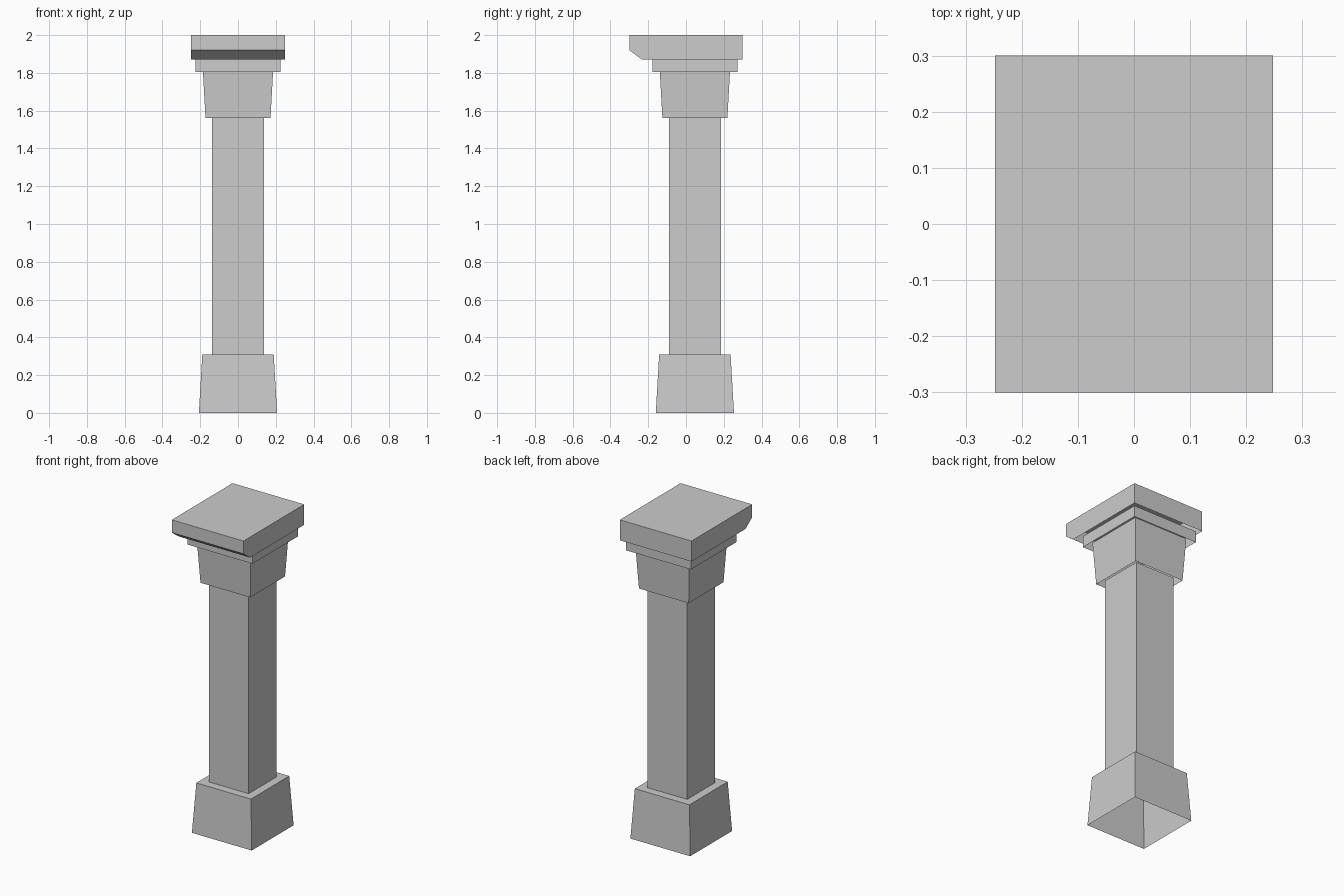
import bpy
import bmesh

cube = bpy.data.objects.get("Cube")
if cube:
    bpy.data.objects.remove(cube, do_unlink=True)

stone = bpy.data.materials.new("pale_grey_stone")
stone.use_nodes = True
colour = (0.604, 0.604, 0.604, 1.0)
stone.diffuse_color = colour
stone.node_tree.nodes["Principled BSDF"].inputs["Base Color"].default_value = colour

AXIS_Y = 0.047  # the column stands slightly behind the centre of its cap


def finish(name, bm):
    mesh = bpy.data.meshes.new(name)
    bm.to_mesh(mesh)
    bm.free()
    mesh.materials.append(stone)
    obj = bpy.data.objects.new(name, mesh)
    bpy.context.collection.objects.link(obj)
    return obj


def open_block(name, low, high, z0, z1):
    """Square tapered shell with a closed top and an open bottom."""
    bm = bmesh.new()
    rings = []
    for half, z in ((low, z0), (high, z1)):
        rings.append([bm.verts.new((sx * half, AXIS_Y + sy * half, z))
                      for sx, sy in ((-1, -1), (1, -1), (1, 1), (-1, 1))])
    bottom, top = rings
    for i in range(4):
        j = (i + 1) % 4
        bm.faces.new((bottom[i], bottom[j], top[j], top[i]))
    bm.faces.new(top)
    return finish(name, bm)


# Column parts, each sunk a little into the one above
open_block("base", 0.207, 0.189, 0.0, 0.31)
open_block("shaft", 0.137, 0.137, 0.31, 1.58)
open_block("capital", 0.172, 0.187, 1.56, 1.83)
open_block("collar", 0.225, 0.225, 1.805, 1.875)

# Overhanging cap: side profile with a bevelled front lip, open underneath
profile = [(-0.235, 1.872), (-0.3, 1.92), (-0.3, 2.0), (0.3, 2.0), (0.3, 1.872)]
bm = bmesh.new()
right = [bm.verts.new((-0.248, y, z)) for y, z in profile]
left = [bm.verts.new((0.248, y, z)) for y, z in profile]
for i in range(len(profile) - 1):
    bm.faces.new((right[i], left[i], left[i + 1], right[i + 1]))
bm.faces.new(right)
bm.faces.new(left[::-1])
finish("cap", bm)
